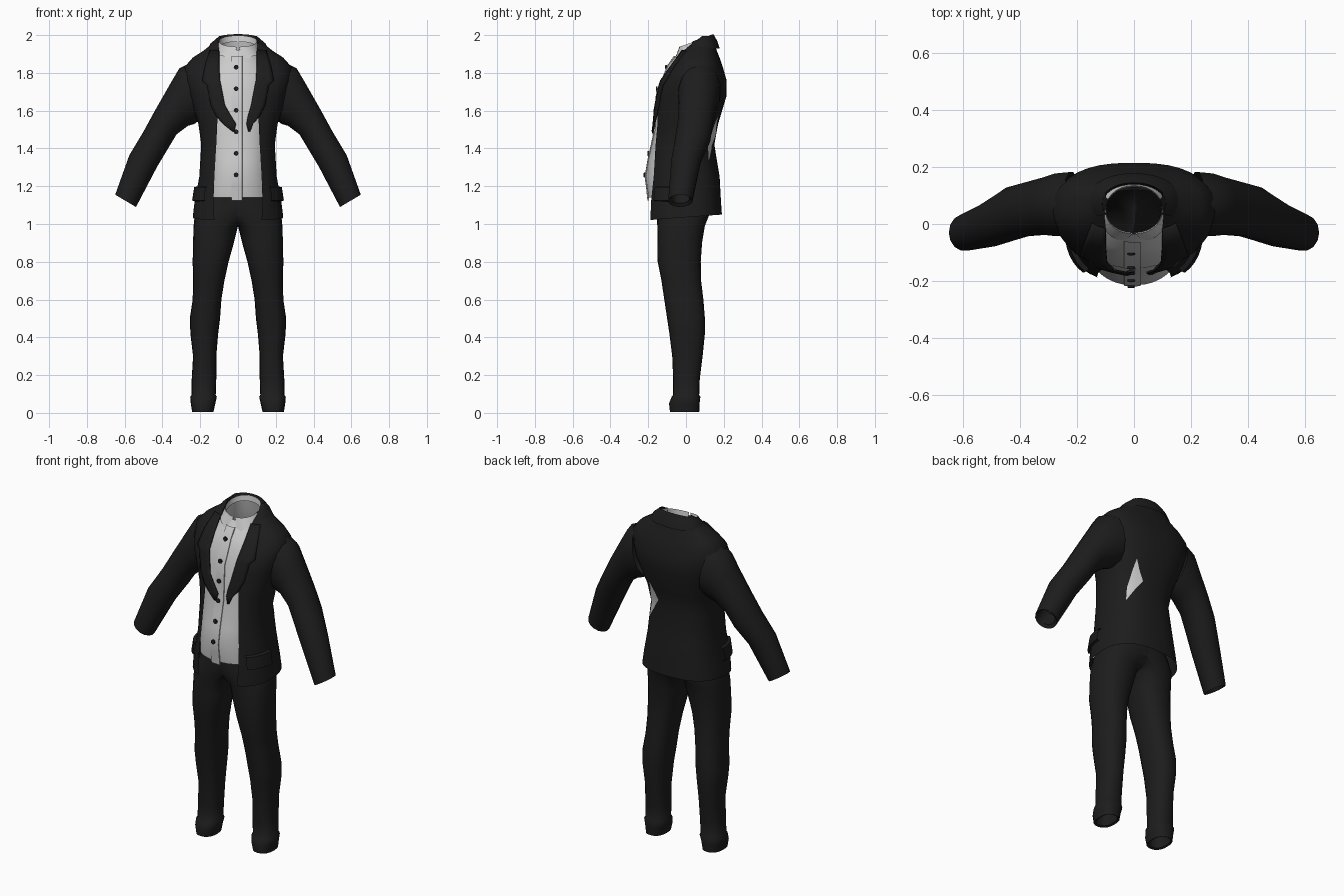
import bpy, bmesh
from math import sin, cos, pi, asin, copysign
from mathutils import Vector

if "Cube" in bpy.data.objects:
    bpy.data.objects.remove(bpy.data.objects["Cube"])


def material(name, v):
    m = bpy.data.materials.new(name)
    m.diffuse_color = (v, v, v, 1)
    m.use_nodes = True
    m.node_tree.nodes["Principled BSDF"].inputs["Base Color"].default_value = m.diffuse_color
    return m


BLACK = material("black_cloth", 0.012)
WHITE = material("shirt_cloth", 0.62)


def loft(name, rings, mat, closed=True, bisect=False, angle=50):
    """Skin rows of points into a surface."""
    bm = bmesh.new()
    rows = [[bm.verts.new(p) for p in r] for r in rings]
    n = len(rows[0])
    for a, b in zip(rows, rows[1:]):
        for i in range(n if closed else n - 1):
            j = (i + 1) % n
            bm.faces.new((a[i], a[j], b[j], b[i]))
    if bisect:
        bmesh.ops.bisect_plane(bm, geom=bm.verts[:] + bm.edges[:] + bm.faces[:],
                               plane_co=(0, 0, 0), plane_no=(1, 0, 0), clear_inner=True)
    bmesh.ops.recalc_face_normals(bm, faces=bm.faces)
    me = bpy.data.meshes.new(name)
    bm.to_mesh(me)
    bm.free()
    me.shade_smooth()
    me.set_sharp_from_angle(angle=angle * pi / 180)
    me.materials.append(mat)
    ob = bpy.data.objects.new(name, me)
    bpy.context.collection.objects.link(ob)
    return ob


def mirror(ob):
    ob.modifiers.new("mirror", 'MIRROR').use_axis[0] = True


def section(z, x0, x1, yf, yb, n, ts, tilt=0.0):
    """Superellipse cross-section; t = 0 is the front."""
    cx, rx, cy, ry = (x0 + x1) / 2, (x1 - x0) / 2, (yf + yb) / 2, (yb - yf) / 2
    pts = []
    for t in ts:
        s, c = sin(t), -cos(t)
        u = copysign(abs(s) ** (2 / n), s)
        v = copysign(abs(c) ** (2 / n), c)
        pts.append(Vector((cx + rx * u, cy + ry * v, z + tilt * v)))
    return pts


def around(n):
    return [2 * pi * i / n for i in range(n)]


def open_arc(frac, n, exp):
    t0 = asin(frac ** (exp / 2))
    return [t0 + (2 * pi - 2 * t0) * i / n for i in range(n + 1)]


# z, half width, front y, back y, half width of front opening, tilt
JACKET = [(1.035, .24, -.205, .19, .125, .015), (1.12, .23, -.205, .185, .13, 0),
          (1.25, .205, -.195, .178, .125, 0), (1.42, .195, -.18, .15, .115, 0),
          (1.53, .21, -.165, .17, .11, 0), (1.68, .26, -.155, .215, .10, 0),
          (1.76, .28, -.13, .215, .10, 0), (1.83, .285, -.08, .195, .10, 0),
          (1.88, .24, -.05, .178, .10, 0), (1.92, .18, -.02, .162, .10, 0),
          (1.96, .13, .02, .15, .105, 0), (1.995, .10, .07, .14, .09, 0)]
# z, half width, front y, back y, tilt
SHIRT = [(1.14, .19, -.20, .15, 0), (1.25, .175, -.215, .15, 0), (1.34, .17, -.20, .13, 0),
         (1.5, .18, -.165, .135, 0), (1.7, .21, -.155, .19, 0), (1.79, .19, -.115, .18, 0),
         (1.84, .155, -.095, .165, 0), (1.89, .12, -.06, .15, .01), (1.95, .10, -.035, .135, .03)]


def surf_y(table, n, x, z, side=-1):
    """y of the front (-1) or back (+1) of a torso table at x, z."""
    z = min(max(z, table[0][0]), table[-1][0])
    for a, b in zip(table, table[1:]):
        if z <= b[0]:
            f = (z - a[0]) / (b[0] - a[0])
            rx, yf, yb = (a[i] + f * (b[i] - a[i]) for i in (1, 2, 3))
            k = max(0, 1 - abs(x / rx) ** n) ** (1 / n)
            return (yf + yb) / 2 + side * k * (yb - yf) / 2


def front(x, z):
    return min(surf_y(JACKET, 2.5, x, z), surf_y(SHIRT, 2.2, x, z))


# Jacket body, open at the front
loft("jacket_body", [section(z, -r, r, f, b, 2.5, open_arc(o / r, 32, 2.5), tl)
                     for z, r, f, b, o, tl in JACKET], BLACK, closed=False)

# Jacket collar
collar = [(1.92, .165, -.03, .178, .01), (1.955, .145, -.015, .165, .015), (1.98, .112, 0, .145, .025),
          (1.95, .108, 0, .138, .02)]
loft("jacket_collar", [section(z, -r, r, f, b, 2.2, open_arc(.88, 20, 2.2), tl)
                       for z, r, f, b, tl in collar], BLACK, closed=False)

# Lapels: folded edges whose tips hang over the shirt
for sgn, tip, label in ((-1, .01, "right"), (1, .045, "left")):
    rows = [(1.92, .10, .15), (1.84, .10, .175), (1.76, .095, .19), (1.735, .09, .165),
            (1.63, .07, .145), (1.57, (tip + .06) / 2, .115), (1.53, tip, .08), (1.49, tip + .01, tip + .02)]
    pts = []
    for z, a, b in rows:
        xs = [sgn * (a + (b - a) * i / 4) for i in range(5)]
        pts.append([(x, front(x, z) - .012, z) for x in xs])
    lap = loft("lapel_" + label, pts, BLACK, closed=False)
    lap.modifiers.new("thickness", 'SOLIDIFY').thickness = .008

# Sleeves: outer (x, z), inner (x, z), front y, back y
SLEEVE = [((.25, 1.855), (.19, 1.56), -.04, .185), ((.31, 1.825), (.23, 1.53), -.045, .18),
          ((.36, 1.74), (.265, 1.52), -.04, .165), ((.44, 1.60), (.325, 1.475), -.045, .145),
          ((.50, 1.49), (.37, 1.40), -.06, .13), ((.575, 1.365), (.43, 1.30), -.08, .08),
          ((.65, 1.155), (.54, 1.09), -.095, .035), ((.635, 1.16), (.55, 1.11), -.08, .02),
          ((.60, 1.24), (.50, 1.18), -.075, .03)]
rings = []
for (ox, oz), (ix, iz), f, b in SLEEVE:
    c = Vector(((ox + ix) / 2, (f + b) / 2, (oz + iz) / 2))
    h = Vector(((ox - ix) / 2, 0, (oz - iz) / 2))
    rings.append([c + h * cos(t) + Vector((0, (b - f) / 2 * sin(t), 0)) for t in around(14)])
mirror(loft("sleeve", rings, BLACK))

# Pocket flaps standing off the jacket sides
arc = [.75 + .8 * i / 6 for i in range(7)]
flap = [section(z, -r, r, f, b, 2.5, arc) for z, r, f, b in
        ((1.20, .212, -.198, .18), (1.195, .232, -.213, .195), (1.125, .243, -.216, .19), (1.12, .23, -.2, .18))]
mirror(loft("pocket_flap", flap, BLACK, closed=False, angle=35))

# Shirt body with a folded collar
loft("shirt_body", [section(z, -r, r, f, b, 2.2, around(36), tl) for z, r, f, b, tl in SHIRT], WHITE)
fold = [(1.935, .098, -.03, .13, .03), (1.968, .1, -.035, .135, .03), (1.905, .122, -.068, .15, .02)]
rings = [section(z, -r, r, f, b, 2.1, open_arc(o, 28, 2.1), tl)
         for (z, r, f, b, tl), o in zip(fold, (.05, .05, .3))]
for i, dz in ((0, -.025), (1, -.012), (-1, -.025), (-2, -.012)):
    rings[2][i].z += dz
loft("shirt_collar", rings, WHITE, closed=False)

# Button strip
zs = [1.125, 1.2, 1.25, 1.34, 1.42, 1.5, 1.6, 1.7, 1.79, 1.84, 1.89]
loft("shirt_placket", [[(x, surf_y(SHIRT, 2.2, x, z) - d, z)
                        for x, d in ((-.035, -.003), (-.034, .004), (0, .004), (.022, .004), (.023, -.003))]
                       for z in zs], WHITE, closed=False, angle=30)

# Shirt buttons
for i in range(6):
    z = 1.83 - .114 * i
    y = surf_y(SHIRT, 2.2, 0, z) - .005
    rr = [[(-.01 + r * cos(t), y - d, z + r * sin(t)) for t in around(8)]
          for r, d in ((.013, -.003), (.013, .005), (.001, .007))]
    loft("shirt_button", rr, BLACK)

# Shirt showing through a gap in the jacket back
gap = [(1.34, .155, .157), (1.42, .105, .147), (1.47, .07, .141), (1.53, .1, .133), (1.58, .123, .126)]
loft("back_gap", [[(x, surf_y(JACKET, 2.5, x, z, 1) + .005, z) for x in (a, (a + b) / 2, b)]
                  for z, a, b in gap], WHITE, closed=False)

# Trousers: z, inner x, outer x, front y, back y
LEG = [(1.17, -.17, .17, -.15, .12), (1.10, -.19, .205, -.155, .13), (1.04, -.09, .23, -.155, .12),
       (.99, .0, .235, -.152, .10), (.90, .022, .238, -.152, .085), (.80, .05, .24, -.15, .078),
       (.70, .072, .238, -.13, .08), (.60, .088, .24, -.115, .092), (.50, .095, .255, -.10, .10),
       (.42, .105, .252, -.088, .10), (.30, .115, .238, -.073, .088), (.18, .115, .245, -.068, .073),
       (.095, .118, .246, -.068, .07), (.085, .112, .253, -.076, .076), (.05, .12, .25, -.09, .072),
       (.005, .13, .243, -.085, .07), (.01, .14, .233, -.072, .06), (.10, .135, .23, -.055, .055)]
mirror(loft("trouser_leg", [section(z, a, b, f, k, 2.4, around(20)) for z, a, b, f, k in LEG],
            BLACK, bisect=True))
